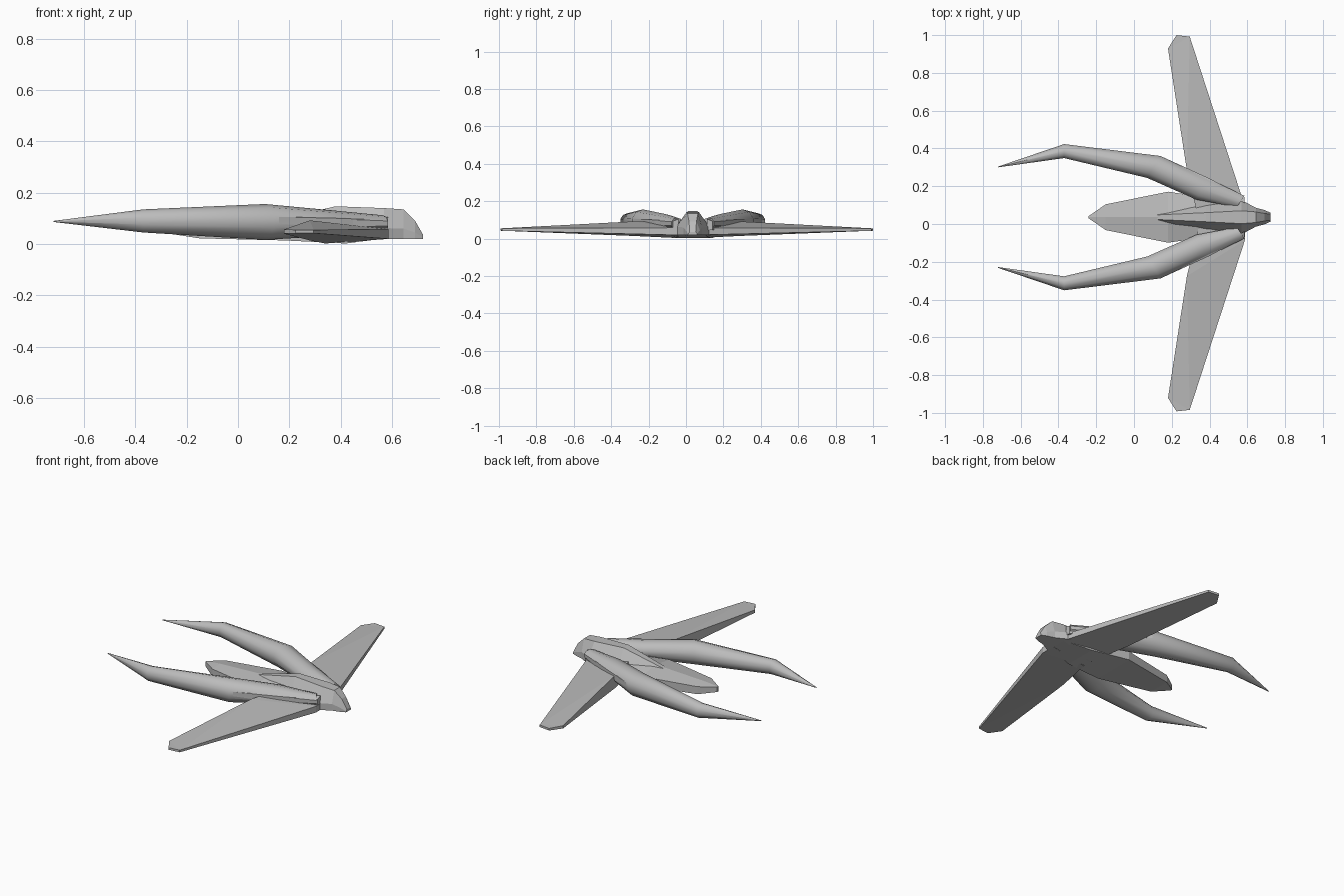
import bpy, bmesh, math

if "Cube" in bpy.data.objects:
    bpy.data.objects.remove(bpy.data.objects["Cube"])

MID = 0.036   # symmetry line of body and prongs
WMID = 0.004  # symmetry line of wings

hull = bpy.data.materials.new("hull_grey")
hull.diffuse_color = (0.5, 0.5, 0.5, 1)
hull.use_nodes = True
hull.node_tree.nodes["Principled BSDF"].inputs["Base Color"].default_value = hull.diffuse_color


def finish(name, bm, angle=0):
    bmesh.ops.remove_doubles(bm, verts=bm.verts, dist=1e-5)
    bmesh.ops.triangulate(bm, faces=[f for f in bm.faces if len(f.verts) > 4])
    bmesh.ops.recalc_face_normals(bm, faces=bm.faces)
    me = bpy.data.meshes.new(name)
    bm.to_mesh(me)
    bm.free()
    me.materials.append(hull)
    ob = bpy.data.objects.new(name, me)
    bpy.context.collection.objects.link(ob)
    if angle:
        bpy.ops.object.select_all(action='DESELECT')
        ob.select_set(True)
        bpy.context.view_layer.objects.active = ob
        bpy.ops.object.shade_smooth_by_angle(angle=math.radians(angle))
    return ob


def loft(name, rings, angle=0):
    """Skin a list of equal-length point rings and cap both ends."""
    bm = bmesh.new()
    vs = [[bm.verts.new(p) for p in r] for r in rings]
    n = len(vs[0])
    for a, b in zip(vs, vs[1:]):
        for i in range(n):
            j = (i + 1) % n
            bm.faces.new((a[i], a[j], b[j], b[i]))
    bm.faces.new(vs[0])
    bm.faces.new(vs[-1])
    return finish(name, bm, angle)


# curved prongs: x, side offset, z, slant in x, half width, half height
PRONG = [(-0.72, 0.266, 0.088, 0.0, 0.002, 0.002),
         (-0.37, 0.350, 0.090, 0.0, 0.037, 0.045),
         (0.105, 0.266, 0.086, 0.035, 0.058, 0.070),
         (0.36, 0.150, 0.082, 0.03, 0.057, 0.050),
         (0.565, 0.083, 0.080, 0.02, 0.030, 0.032)]
N = 10
for s, side in ((1, "left"), (-1, "right")):
    rings = []
    for x, d, z, dx, w, h in PRONG:
        ring = []
        for i in range(N):
            a = 2 * math.pi * (i + 0.5) / N
            c, t = math.cos(a) / math.cos(math.pi / N), math.sin(a)
            ring.append((x + dx * c, MID + s * (d + w * c), z + h * t))
        rings.append(ring)
    loft("prong_" + side, rings, 40)

# swept wings: x, side offset, bottom z, top z
WING = [(0.18, 0.925, 0.040, 0.057), (0.225, 0.996, 0.042, 0.055),
        (0.295, 0.988, 0.042, 0.055), (0.587, 0.090, 0.020, 0.058),
        (0.587, 0.0, 0.020, 0.058), (0.34, 0.03, 0.002, 0.085),
        (0.28, 0.28, 0.014, 0.092)]
for s, side in ((1, "left"), (-1, "right")):
    loft("wing_" + side,
         [[(x, WMID + s * d, zb) for x, d, zb, zt in WING],
          [(x, WMID + s * d, zt) for x, d, zb, zt in WING]])

# flat central tongue: x, half width, bottom, rim top, ridge top
TONGUE = [(-0.24, 0.006, 0.036, 0.066, 0.068), (-0.15, 0.068, 0.022, 0.068, 0.076),
          (0.18, 0.135, 0.014, 0.068, 0.090), (0.42, 0.100, 0.002, 0.060, 0.10),
          (0.56, 0.060, 0.020, 0.060, 0.10)]
loft("tongue", [[(x, MID - w, zb), (x, MID - w, zt), (x, MID, zr),
                 (x, MID + w, zt), (x, MID + w, zb)] for x, w, zb, zt, zr in TONGUE])

# spine and head: x, bottom half width, top half width, bottom, top
SPINE = [(0.12, 0.045, 0.012, 0.03, 0.086), (0.38, 0.070, 0.024, 0.02, 0.147),
         (0.57, 0.090, 0.034, 0.02, 0.140), (0.645, 0.050, 0.028, 0.02, 0.135),
         (0.69, 0.038, 0.020, 0.02, 0.092), (0.722, 0.024, 0.016, 0.02, 0.036)]
loft("spine_and_head", [[(x, MID - a, z0), (x, MID - a, z0 + (z1 - z0) * 0.35),
                         (x, MID - b, z1), (x, MID + b, z1),
                         (x, MID + a, z0 + (z1 - z0) * 0.35), (x, MID + a, z0)]
                        for x, a, b, z0, z1 in SPINE])

# shoulder plates along the outer root of each prong
for s, side in ((1, "left"), (-1, "right")):
    loft("shoulder_" + side,
         [[(x, MID + s * (d - 0.03), z0), (x, MID + s * d, z0),
           (x, MID + s * d, z1 - 0.012), (x, MID + s * (d - 0.03), z1)]
          for x, d, z0, z1 in ((0.16, 0.315, 0.08, 0.118), (0.40, 0.205, 0.06, 0.112),
                               (0.585, 0.105, 0.045, 0.105))])
